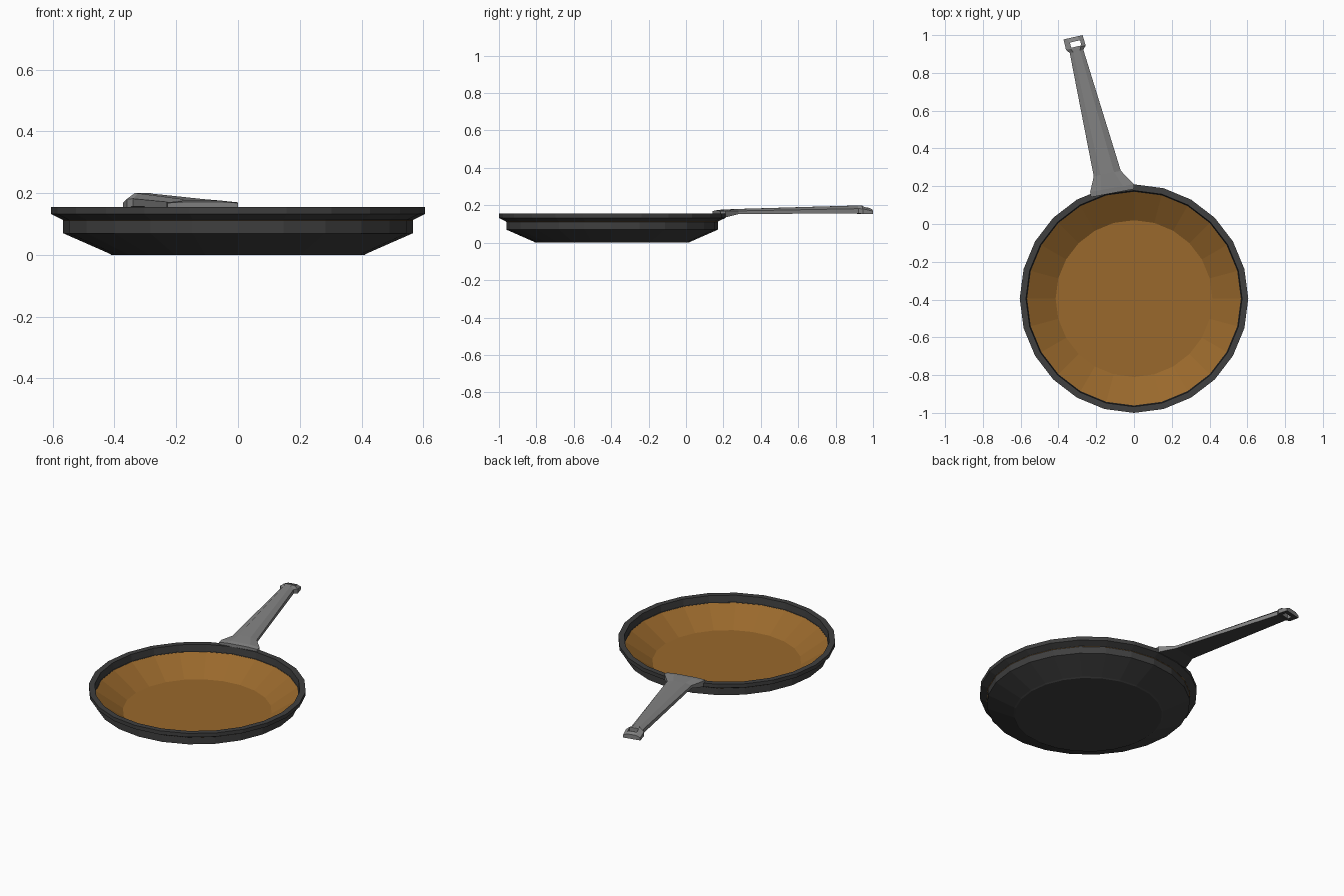
import bpy, bmesh
from math import sin, cos, pi, radians
from mathutils import Vector

if "Cube" in bpy.data.objects:
    bpy.data.objects.remove(bpy.data.objects["Cube"])

SIDES = 24
CENTRE_Y = -0.395


def material(name, rgb):
    m = bpy.data.materials.new(name)
    m.diffuse_color = (*rgb, 1)
    m.use_nodes = True
    m.node_tree.nodes["Principled BSDF"].inputs["Base Color"].default_value = m.diffuse_color
    return m


black = material("black_iron", (0.05, 0.05, 0.05))
copper = material("copper_brown", (0.32, 0.14, 0.025))
steel = material("grey_handle", (0.23, 0.23, 0.23))


def add_object(name, bm, *mats):
    mesh = bpy.data.meshes.new(name)
    bm.to_mesh(mesh)
    bm.free()
    obj = bpy.data.objects.new(name, mesh)
    bpy.context.collection.objects.link(obj)
    for m in mats:
        mesh.materials.append(m)
    return obj


def bridge(bm, a, b):
    n = len(a)
    return [bm.faces.new((a[i], a[(i + 1) % n], b[(i + 1) % n], b[i])) for i in range(n)]


def lathe(name, profile, mat, cap_start=False, cap_end=False):
    """Turn a (radius, z) profile, given from the outside bottom inwards."""
    bm = bmesh.new()
    rings = []
    for r, z in profile:
        angles = [2 * pi * i / SIDES for i in range(SIDES)]
        rings.append([bm.verts.new((r * cos(a), CENTRE_Y + r * sin(a), z)) for a in angles])
    for a, b in zip(rings, rings[1:]):
        bridge(bm, a, b)
    if cap_start:
        bm.faces.new(rings[0][::-1])
    if cap_end:
        bm.faces.new(rings[-1])
    return add_object(name, bm, mat)


# Outer shell with its stepped rim
lathe("pan_body", [(0.41, 0), (0.418, 0.005), (0.566, 0.07), (0.566, 0.113),
                   (0.605, 0.132), (0.605, 0.155), (0.572, 0.155), (0.568, 0.113)],
      black, cap_start=True)

# Coloured cooking surface
lathe("pan_lining", [(0.568, 0.113), (0.415, 0.013)], copper, cap_end=True)

# Handle: lofted sections (left xy, right xy, bottom z, side z, top z)
sections = [
    ((-0.228, 0.142), (0.000, 0.185), 0.150, 0.168, 0.172),
    ((-0.232, 0.170), (0.000, 0.210), 0.135, 0.170, 0.176),
    ((-0.213, 0.252), (-0.070, 0.282), 0.153, 0.170, 0.180),
    ((-0.340, 0.905), (-0.268, 0.922), 0.157, 0.182, 0.199),
    ((-0.360, 0.922), (-0.256, 0.945), 0.153, 0.181, 0.200),
    ((-0.373, 0.977), (-0.272, 1.000), 0.153, 0.169, 0.180),
]
bm = bmesh.new()
rings = []
for left, right, zb, zs, zt in sections:
    l, r = Vector(left), Vector(right)
    outline = [(0, zb), (1, zb), (1, zs), (0.75, zt), (0.25, zt), (0, zs)]
    rings.append([bm.verts.new((*l.lerp(r, t), z)) for t, z in outline])
for a, b in zip(rings, rings[1:]):
    bridge(bm, a, b)[0].material_index = 1      # dark underside
bm.faces.new(rings[0][::-1])
bm.faces.new(rings[-1])
bmesh.ops.recalc_face_normals(bm, faces=bm.faces)
handle = add_object("handle", bm, steel, black)

# Hanging hole through the handle tip
bm = bmesh.new()
bmesh.ops.create_cube(bm, size=1)
cutter = add_object("hole_cutter", bm, steel)
cutter.location = (-0.309, 0.953, 0.18)
cutter.scale = (0.055, 0.028, 0.2)
cutter.rotation_euler.z = radians(13)
cutter.hide_render = True
cutter.display_type = 'WIRE'
cut = handle.modifiers.new("hanging_hole", 'BOOLEAN')
cut.operation = 'DIFFERENCE'
cut.solver = 'EXACT'
cut.object = cutter
